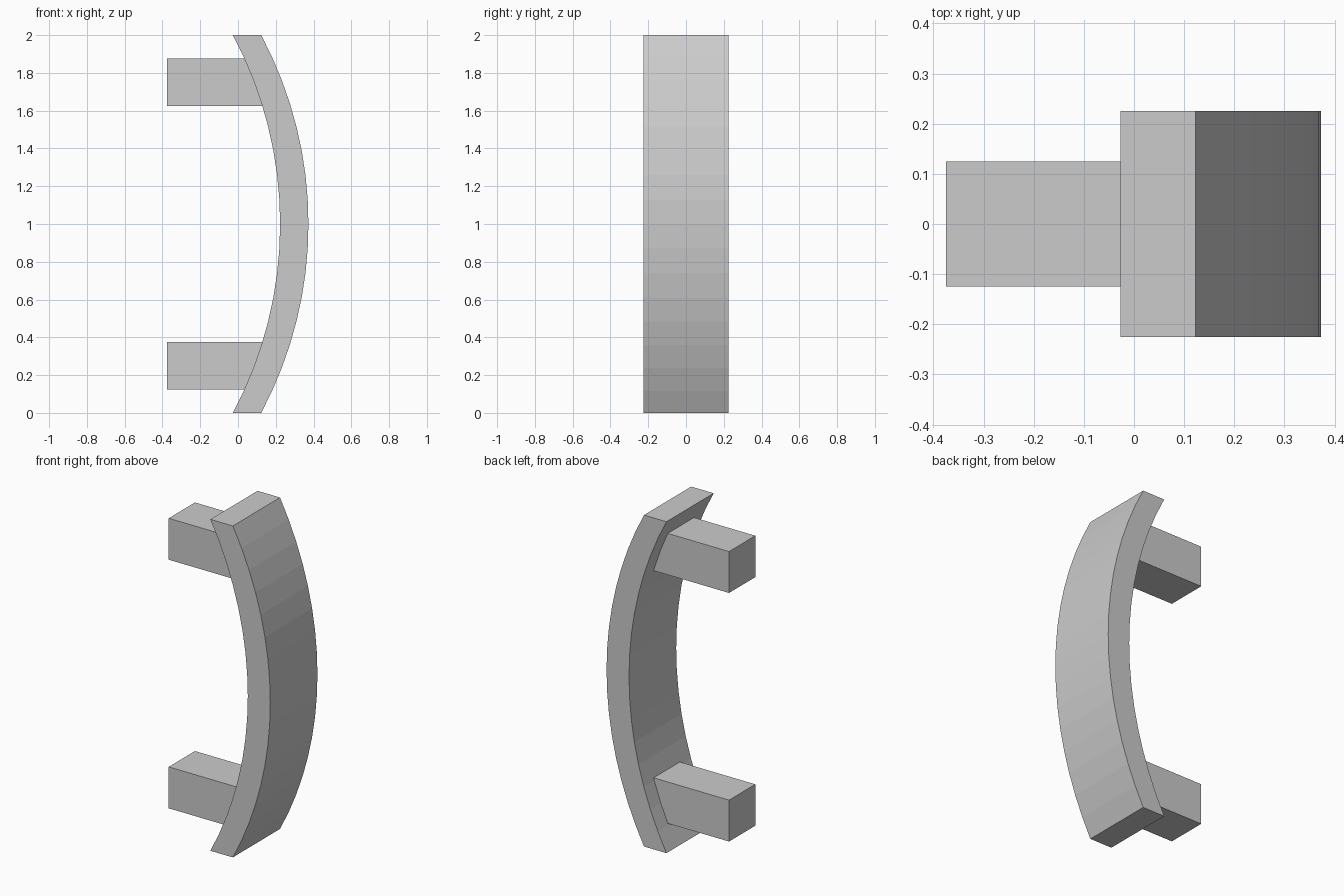
import bpy, bmesh, math

cube = bpy.data.objects.get("Cube")
if cube:
    bpy.data.objects.remove(cube, do_unlink=True)

# Single grey finish
grey = bpy.data.materials.new("light_grey")
grey.use_nodes = True
colour = (0.6, 0.6, 0.6, 1)
grey.diffuse_color = colour
grey.node_tree.nodes["Principled BSDF"].inputs["Base Color"].default_value = colour


def extrude_profile(name, profile, depth):
    """Extrude an (x, z) outline symmetrically along y."""
    bm = bmesh.new()
    face = bm.faces.new([bm.verts.new((x, -depth / 2, z)) for x, z in profile])
    result = bmesh.ops.extrude_face_region(bm, geom=[face])
    moved = [v for v in result["geom"] if isinstance(v, bmesh.types.BMVert)]
    bmesh.ops.translate(bm, verts=moved, vec=(0, depth, 0))
    bmesh.ops.recalc_face_normals(bm, faces=bm.faces)
    mesh = bpy.data.meshes.new(name)
    bm.to_mesh(mesh)
    bm.free()
    mesh.materials.append(grey)
    obj = bpy.data.objects.new(name, mesh)
    bpy.context.collection.objects.link(obj)
    return obj


# Bowed grip: one arc, offset sideways to give its thickness
SEGMENTS, APEX, BOW, THICKNESS = 16, 0.373, 0.25, 0.15
radius = (1 + BOW ** 2) / (2 * BOW)
half_angle = math.asin(1 / radius)
angles = [half_angle * (2 * i / SEGMENTS - 1) for i in range(SEGMENTS + 1)]
outer = [(APEX - radius + radius * math.cos(a), 1 + radius * math.sin(a)) for a in angles]
inner = [(x - THICKNESS, z) for x, z in reversed(outer)]
extrude_profile("curved_grip", outer + inner, 0.45)

# Two square mounting posts, ending inside the grip
for name, z in (("lower_post", 0.25), ("upper_post", 1.75)):
    h = 0.125
    outline = [(-0.375, z - h), (0.14, z - h), (0.14, z + h), (-0.375, z + h)]
    extrude_profile(name, outline, 0.25)
